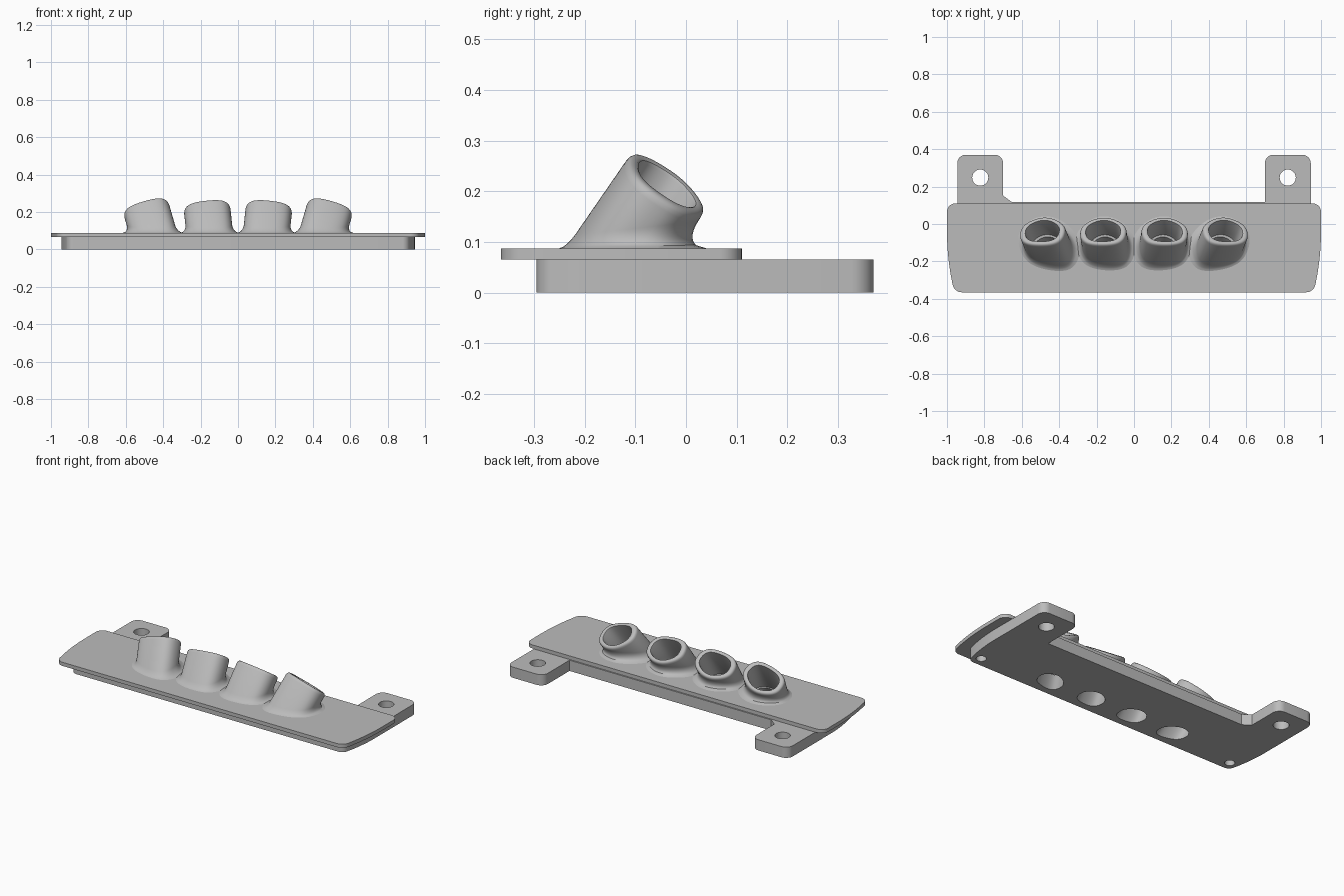
import bpy, bmesh, math
from mathutils import Vector

old = bpy.data.objects.get("Cube")
if old:
    bpy.data.objects.remove(old, do_unlink=True)

grey = bpy.data.materials.new("plain_grey")
grey.use_nodes = True
COLOUR = (0.5, 0.5, 0.5, 1)
grey.diffuse_color = COLOUR
grey.node_tree.nodes["Principled BSDF"].inputs["Base Color"].default_value = COLOUR

BODY_TOP, FLANGE_TOP = 0.065, 0.087
BORE = 0.74      # bore size relative to the tube's outer section


def make_object(name, bm):
    bmesh.ops.recalc_face_normals(bm, faces=bm.faces[:])
    mesh = bpy.data.meshes.new(name)
    bm.to_mesh(mesh)
    bm.free()
    obj = bpy.data.objects.new(name, mesh)
    bpy.context.collection.objects.link(obj)
    mesh.materials.append(grey)
    return obj


def loft(bm, rings, capped=False):
    """Bridge successive rings of points with quads."""
    loops = [[bm.verts.new(p) for p in ring] for ring in rings]
    n = len(loops[0])
    for lo, hi in zip(loops, loops[1:]):
        for i in range(n):
            j = (i + 1) % n
            bm.faces.new((lo[i], lo[j], hi[j], hi[i]))
    if capped:
        bm.faces.new(loops[0][::-1])
        bm.faces.new(loops[-1])


def rounded(corners, steps=8):
    """Outline from (x, y, radius) corners, with curved corners."""
    out = []
    for i, (x, y, r) in enumerate(corners):
        p = Vector((x, y))
        if r == 0:
            out.append(p)
            continue
        a = p + (Vector(corners[i - 1][:2]) - p).normalized() * r
        b = p + (Vector(corners[(i + 1) % len(corners)][:2]) - p).normalized() * r
        ca, cb = a.lerp(p, 0.55), b.lerp(p, 0.55)
        for k in range(steps + 1):
            t = k / steps
            s = 1 - t
            out.append(a * s**3 + ca * 3*s*s*t + cb * 3*s*t*t + b * t**3)
    return out


def prism(bm, outline, z0, z1):
    loft(bm, [[(p[0], p[1], z) for p in outline] for z in (z0, z1)], True)


def circle(cx, cy, r, n=32):
    return [(cx + r * math.cos(2 * math.pi * i / n),
             cy + r * math.sin(2 * math.pi * i / n)) for i in range(n)]


def cut(obj, bm):
    """Subtract the solids in bm from obj."""
    cutter = make_object("hole_cutter", bm)
    cutter.hide_render = True
    mod = obj.modifiers.new("holes", "BOOLEAN")
    mod.operation, mod.solver, mod.object = "DIFFERENCE", "EXACT", cutter
    bpy.context.view_layer.objects.active = obj
    bpy.ops.object.modifier_apply(modifier=mod.name)
    bpy.data.objects.remove(cutter, do_unlink=True)


# Tube section: a softened seven-sided shape with its peak to the back
section = [(0, 1.12), (-1.02, 0.5), (-1.05, -0.5), (-0.6, -1),
           (0.6, -1), (1.05, -0.5), (1.02, 0.5)]
section = [Vector(p) for p in section]
for _ in range(3):
    section = [a.lerp(b, t) for a, b in zip(section, section[1:] + section[:1])
               for t in (0.25, 0.75)]


class Tube:
    """A slanted socket, leaning back and splayed sideways."""

    def __init__(self, x, splay):
        self.centre = Vector((x, -0.035, 0.213))
        self.axis = Vector((splay, 0.69, 1)).normalized()
        self.u = Vector((1, 0, -splay)).normalized()
        self.v = self.axis.cross(self.u)

    def point(self, p, scale, along=0):
        return (self.centre + self.u * p.x * 0.12 * scale
                + self.v * p.y * 0.092 * scale + self.axis * along)

    def ring(self, scale, along):
        return [self.point(p, scale, along) for p in section]

    def level(self, scale, z):
        pts = self.ring(scale, 0)
        return [q + self.axis * ((z - q.z) / self.axis.z) for q in pts]

    def fillet(self, s):
        """Flared foot ring; the flare is widest behind the tube."""
        out = []
        for p in section:
            g = (1 + p.y) / 2
            q = self.point(p, 1)
            z = FLANGE_TOP + (0.03 + 0.026 * g) * s
            q += self.axis * ((z - q.z) / self.axis.z)
            flare = (0.014 + 0.042 * g) * (1 - math.sqrt(1 - (1 - s) ** 2))
            side = Vector((p.x, p.y, 0)).normalized()
            out.append(q + side * flare)
        return out


tubes = [Tube(side * x, side * splay)
         for side in (-1, 1) for x, splay in ((0.165, 0.107), (0.49, 0.29))]
parts = []

# Lower body with two mounting ears
bm = bmesh.new()
prism(bm, rounded([(-0.91, -0.295, 0.03), (0.91, -0.295, 0.03), (0.945, -0.15, 0.1),
                   (0.945, 0.37, 0.045), (0.70, 0.37, 0.045), (0.70, 0.118, 0),
                   (-0.655, 0.118, 0), (-0.70, 0.152, 0), (-0.70, 0.37, 0.045),
                   (-0.945, 0.37, 0.045), (-0.945, -0.15, 0.1)]), 0, BODY_TOP)
body = make_object("mounting_body", bm)
holes = bmesh.new()
for side in (-1, 1):
    prism(holes, circle(side * 0.822, 0.248, 0.043), -0.05, 0.1)
    prism(holes, circle(side * 0.87, -0.238, 0.028), -0.05, 0.1)
for t in tubes:
    loft(holes, [t.level(BORE * 0.85, z) for z in (-0.03, 0.09)], True)
cut(body, holes)
parts.append(body)

# Thin overhanging top flange
bm = bmesh.new()
prism(bm, rounded([(-0.962, -0.365, 0.04), (0.962, -0.365, 0.04), (0.988, -0.23, 0.06),
                   (1, -0.1, 0.06), (1, 0.11, 0.045), (-1, 0.11, 0.045),
                   (-1, -0.1, 0.06), (-0.988, -0.23, 0.06)]), BODY_TOP, FLANGE_TOP)
flange = make_object("top_flange", bm)
holes = bmesh.new()
for t in tubes:
    loft(holes, [t.level(BORE, z) for z in (0.04, 0.11)], True)
cut(flange, holes)
parts.append(flange)

# Slanted tubes: flared foot, rounded rim, open bore
rim = [(1, -0.018), (0.985, -0.009), (0.95, -0.003), (0.89, 0),
       (0.79, 0), (0.755, -0.002), (BORE, -0.008)]
for i, t in enumerate(sorted(tubes, key=lambda t: t.centre.x)):
    bm = bmesh.new()
    rings = [t.fillet(k / 8) for k in range(9)]
    rings += [t.ring(*r) for r in rim]
    rings.append(t.level(BORE, FLANGE_TOP))
    loft(bm, rings)
    parts.append(make_object(f"slanted_tube_{i + 1}", bm))

# Smooth curved walls, keep hard edges
bpy.ops.object.select_all(action="DESELECT")
for obj in parts:
    obj.select_set(True)
bpy.context.view_layer.objects.active = parts[0]
bpy.ops.object.shade_smooth_by_angle(angle=math.radians(35))
